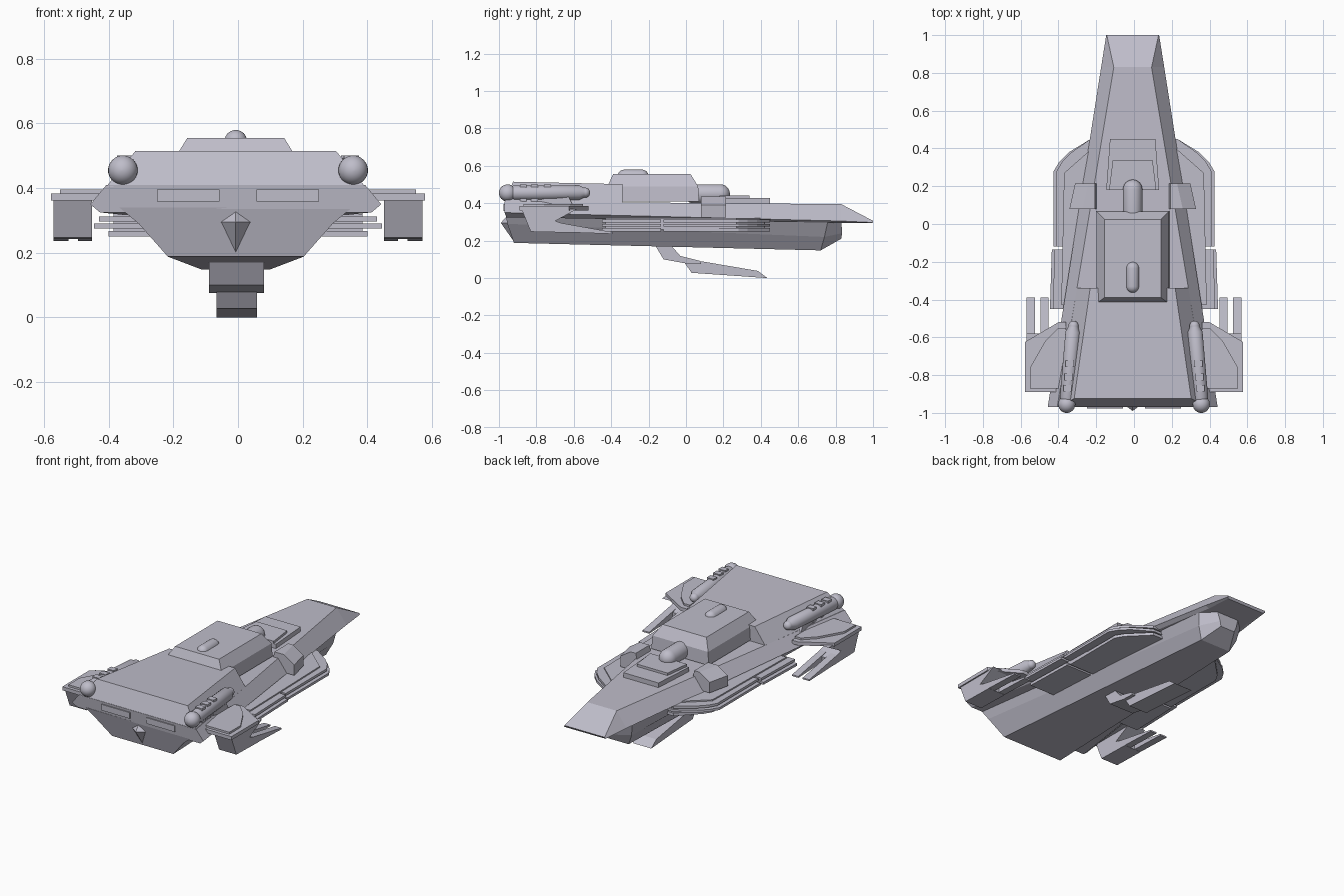
import bpy, bmesh, math
from mathutils import Vector

if bpy.data.objects.get("Cube"):
    bpy.data.objects.remove(bpy.data.objects["Cube"])

COLOUR = (0.52, 0.51, 0.59, 1)
grey = bpy.data.materials.new("pale_lavender_grey")
grey.use_nodes = True
grey.diffuse_color = COLOUR
grey.node_tree.nodes["Principled BSDF"].inputs["Base Color"].default_value = COLOUR
CX = -0.007  # centre line of the hull


def skin(name, rings, smooth=False):
    """Bridge closed rings of points and cap both ends."""
    bm = bmesh.new()
    loops = [[bm.verts.new(p) for p in ring] for ring in rings]
    n = len(loops[0])
    for a, b in zip(loops, loops[1:]):
        for i in range(n):
            j = (i + 1) % n
            bm.faces.new((a[i], a[j], b[j], b[i]))
    bm.faces.new(loops[0])
    bm.faces.new(loops[-1])
    bmesh.ops.recalc_face_normals(bm, faces=bm.faces)
    mesh = bpy.data.meshes.new(name)
    bm.to_mesh(mesh)
    bm.free()
    mesh.materials.append(grey)
    obj = bpy.data.objects.new(name, mesh)
    bpy.context.collection.objects.link(obj)
    if smooth:
        bpy.ops.object.select_all(action='DESELECT')
        obj.select_set(True)
        bpy.context.view_layer.objects.active = obj
        bpy.ops.object.shade_smooth_by_angle(angle=math.radians(40))
    return obj


def loft(name, sections):
    """Symmetric hull from half sections of (half width, y, z)."""
    return skin(name, [[(CX + w, y, z) for w, y, z in s] +
                       [(CX - w, y, z) for w, y, z in reversed(s)] for s in sections])


def plate(name, outline, z0, z1, side=1):
    return skin(name, [[(side * x, y, z) for x, y in outline] for z in (z0, z1)])


def slab(name, profile, x0, x1):
    """Side profile of (y, z) extruded across x."""
    return skin(name, [[(x, y, z) for y, z in profile] for x in (x0, x1)])


def box(name, x0, x1, y0, y1, z0, z1):
    return plate(name, [(x0, y0), (x1, y0), (x1, y1), (x0, y1)], z0, z1)


def lathe(name, start, end, profile, sides=20):
    """Rings of (distance along axis, radius) from start towards end."""
    start, end = Vector(start), Vector(end)
    axis = (end - start).normalized()
    u = axis.orthogonal().normalized()
    v = axis.cross(u)
    angles = [2 * math.pi * i / sides for i in range(sides)]
    return skin(name, [[start + axis * t + (u * math.cos(a) + v * math.sin(a)) * r
                        for a in angles] for t, r in profile], True)


def dome(centre, r, a0, a1, steps=6):
    """Arc of a ball, angles in degrees from the start pole."""
    arc = [math.radians(a0 + (a1 - a0) * i / steps) for i in range(steps + 1)]
    return [(centre - r * math.cos(a), r * math.sin(a)) for a in arc]


def capsule(name, start, end, r):
    length = (Vector(end) - Vector(start)).length
    return lathe(name, start, end, dome(r, r, 3, 90) + dome(length - r, r, 90, 177))


# Upper hull with the sloping flanks and the wedge nose
loft("upper_hull", [
    [(0.42, -0.96, 0.325), (0.45, -0.97, 0.35), (0.40, -0.97, 0.41)],
    [(0.14, 0.83, 0.295), (0.167, 0.83, 0.305), (0.10, 0.83, 0.395)],
    [(0.13, 0.99, 0.293), (0.14, 1.0, 0.297), (0.137, 1.0, 0.306)]])

# Lower hull with slanted stern and faceted bow
loft("lower_hull", [
    [(0.21, -0.92, 0.188), (0.30, -0.955, 0.29), (0.36, -0.965, 0.34)],
    [(0.105, 0.72, 0.148), (0.14, 0.74, 0.22), (0.155, 0.76, 0.31)],
    [(0.05, 0.83, 0.21), (0.06, 0.835, 0.24), (0.08, 0.83, 0.31)]])

# Raised rear deck
loft("rear_deck", [
    [(0.40, -0.97, 0.405), (0.31, -0.925, 0.515)],
    [(0.295, -0.34, 0.405), (0.225, -0.34, 0.502)]])

# Bridge block, its dome, and the forward turret
block = [(0.195, -0.42, 0.07, 0.41), (0.19, -0.42, 0.065, 0.49), (0.15, -0.39, 0.025, 0.555)]
skin("bridge_block", [[(CX - w, a, z), (CX + w, a, z), (CX + w, b, z), (CX - w, b, z)]
                      for w, a, b, z in block])
capsule("bridge_dome", (CX, -0.365, 0.545), (CX, -0.2, 0.545), 0.035)
capsule("forward_turret", (CX, -0.01, 0.45), (CX, 0.235, 0.45), 0.052)

# Stepped plates on the forward deck
for name, w, y1, z1 in (("lower_deck_plate", 0.12, 0.45, 0.427),
                        ("upper_deck_plate", 0.105, 0.34, 0.442)):
    plate(name, [(CX - w - 0.02, 0.18), (CX + w + 0.02, 0.18),
                 (CX + w, y1), (CX - w, y1)], 0.395, z1)

# Stern wedge
tip = (CX, -0.99, 0.295)
rim = [(CX - 0.06, -0.945, 0.295), (CX, -0.955, 0.335),
       (CX + 0.06, -0.945, 0.295), (CX, -0.92, 0.195)]
skin("stern_wedge", [rim, [Vector(p).lerp(tip, 0.98) for p in rim]])

for side, label in ((1, "left"), (-1, "right")):
    # Saddle band over the hull flank
    def band(y, grow):
        return [(CX + side * x, y, z) for x, z in (
            (0.19, 0.39), (0.20, 0.435), (0.235 + grow, 0.435),
            (0.305 + grow, 0.39), (0.305 + grow, 0.325), (0.26, 0.325))]
    skin(label + "_saddle_band", [band(0.08, 0.03), band(0.215, 0)])

    # Stern slot covers
    x0, x1 = sorted((side * 0.057, side * 0.25))
    box(label + "_stern_cover", x0, x1, -0.976, -0.96, 0.358, 0.395)

    # Layered side sponsons, in two lengths with a gap
    for layer, z0, z1, out in (("lower", 0.25, 0.268, -0.03),
                               ("middle", 0.275, 0.29, 0.015), ("upper", 0.297, 0.312, 0)):
        w = 0.41 + out
        plate(f"{label}_{layer}_front_sponson", [
            (0.2, -0.12), (w, -0.12), (w, 0.28), (w - 0.03, 0.33),
            (w - 0.08, 0.38), (0.23, 0.45), (0.15, 0.45)], z0, z1, side)
        plate(f"{label}_{layer}_rear_sponson", [
            (0.2, -0.45), (w + 0.02, -0.45), (w + 0.01, -0.135), (0.2, -0.135)], z0, z1, side)
    plate(label + "_sponson_core", [(0.2, -0.43), (0.385, -0.43), (0.37, 0.27), (0.2, 0.42)],
          0.26, 0.32, side)

    # Winglet, with a raised root plate
    plate(label + "_winglet", [(0.36, -0.52), (0.40, -0.52), (0.578, -0.625),
                               (0.578, -0.89), (0.36, -0.89)], 0.362, 0.384, side)
    plate(label + "_winglet_root", [(0.36, -0.55), (0.40, -0.55), (0.47, -0.62),
                                    (0.55, -0.76), (0.55, -0.87), (0.36, -0.87)],
          0.38, 0.396, side)

    # Hanging fin and its pair of forward prongs
    slab(label + "_fin", [(-0.88, 0.37), (-0.58, 0.37), (-0.70, 0.305), (-0.62, 0.28),
                          (-0.62, 0.243), (-0.83, 0.248)], side * 0.452, side * 0.57)
    for n, (a, b) in enumerate(((0.452, 0.495), (0.525, 0.57))):
        slab(f"{label}_prong_{n}", [(-0.70, 0.30), (-0.39, 0.245), (-0.39, 0.236),
                                    (-0.70, 0.247)], side * a, side * b)

    # Engine pod with ball tail and small front cap
    lathe(label + "_engine_pod", (side * 0.36, -1.0, 0.455), (side * 0.318, -0.51, 0.457),
          dome(0.046, 0.046, 3, 125, 9) + [(0.08, 0.04), (0.43, 0.04), (0.455, 0.027)]
          + dome(0.462, 0.027, 90, 177))
    for n, y in enumerate((-0.87, -0.81, -0.74)):
        x = side * (0.352 + 0.086 * (-0.87 - y))
        box(f"{label}_pod_clip_{n}", x - 0.022, x + 0.022, y - 0.018, y + 0.018, 0.41, 0.501)
    slab(label + "_pod_mount", [(-0.9, 0.38), (-0.6, 0.38), (-0.63, 0.44), (-0.88, 0.44)],
         side * 0.30, side * 0.36)

# Ventral pylon and forward blade
slab("pylon", [(-0.165, 0.175), (-0.12, 0.10), (0.0, 0.078), (0.08, 0.075),
               (0.075, 0.092), (-0.03, 0.118), (-0.08, 0.175)], CX - 0.083, CX + 0.087)
slab("ventral_blade", [(-0.01, 0.085), (0.03, 0.028), (0.435, 0.0), (0.385, 0.038),
                       (0.08, 0.09)], CX - 0.06, CX + 0.065)
